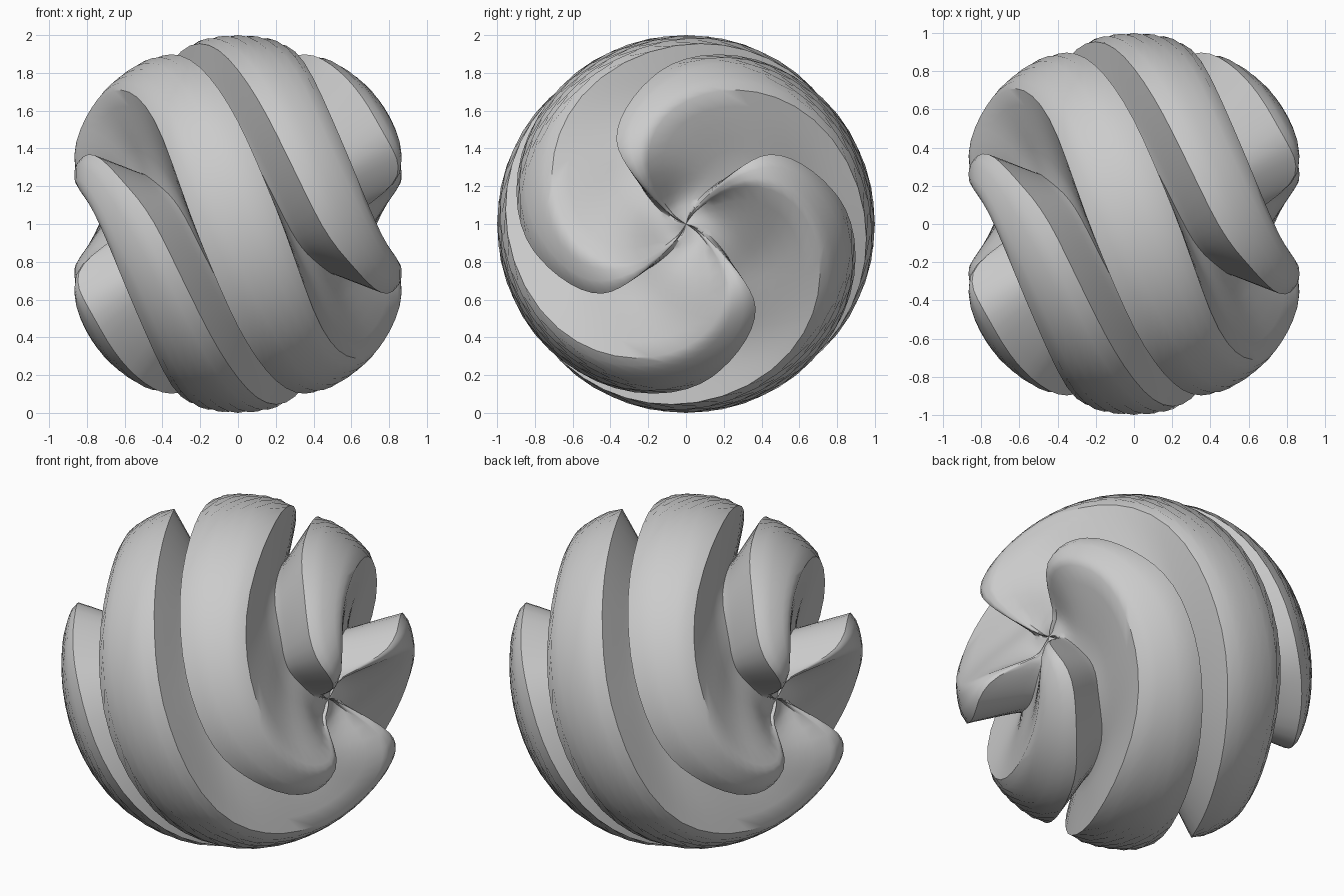
import bpy, bmesh
from math import sin, cos, radians

if "Cube" in bpy.data.objects:
    bpy.data.objects.remove(bpy.data.objects["Cube"])

BLADES, ROWS, TOP_N, WALL_N = 4, 60, 6, 6

# knots over the polar angle from the +x pole: value tables for one hemisphere
CENTRE = [(0, 245), (22, 222), (37, 205), (50, 180), (62, 158), (74, 127), (90, 90)]
HALF = [(0, 5), (20, 5), (28, 10), (37, 15), (50, 19), (62, 25), (74, 32), (90, 34)]
CREST = [(0, .62), (13, .66), (20, .88), (25, .97), (32, 1), (90, 1)]
FLOOR = [(0, .62), (30, .64), (60, .68), (90, .68)]
VALLEY = [(0, .9), (45, .93), (65, .8), (90, .5)]


def table(knots, u):
    for (a, p), (b, q) in zip(knots, knots[1:]):
        if u <= b:
            return p + (q - p) * (u - a) / (b - a)
    return knots[-1][1]


def value(knots, u, mirror=None):
    # the far hemisphere repeats the near one, turned half way round
    def raw(w):
        w = min(max(w, 0), 180)
        if w <= 90:
            return table(knots, w)
        v = table(knots, 180 - w)
        return v if mirror is None else mirror - v
    return (raw(u - 4) + 2 * raw(u) + raw(u + 4)) / 4


def section(u):
    """Angle and radius points of one blade and the groove after it."""
    c, h = value(CENTRE, u, 180), value(HALF, u)
    top, low = value(CREST, u), value(FLOOR, u)
    t = value(VALLEY, u, 1)
    pts = []
    for i in range(TOP_N + 1):
        s = i / TOP_N * 2 - 1
        pts.append((c - h * s, top - .02 * s ** 4))
    start, gap = c - h, 90 - 2 * h
    rim = top - .02
    for i in range(1, 2 * WALL_N):
        if i <= WALL_N:
            s = 1 - i / WALL_N
            frac = t * i / WALL_N
        else:
            s = i / WALL_N - 1
            frac = t + (1 - t) * s
        pts.append((start - gap * frac, low + (rim - low) * s ** 1.4))
    return pts


# swirled ball
bm = bmesh.new()
rings = []
for j in range(1, ROWS):
    u = 180 * j / ROWS
    ring = []
    for k in range(BLADES):
        for psi, r in section(u):
            a, e = radians(psi - 90 * k), radians(u)
            ring.append(bm.verts.new((r * cos(e), r * sin(e) * cos(a), 1 + r * sin(e) * sin(a))))
    rings.append(ring)
n = len(rings[0])
for A, B in zip(rings, rings[1:]):
    for i in range(n):
        bm.faces.new((A[i], A[(i + 1) % n], B[(i + 1) % n], B[i]))
for ring, x in ((rings[0], .62), (rings[-1], -.62)):
    pole = bm.verts.new((x, 0, 1))
    for i in range(n):
        bm.faces.new((ring[i], ring[(i + 1) % n], pole))
bmesh.ops.recalc_face_normals(bm, faces=bm.faces)
me = bpy.data.meshes.new("swirled_ball")
bm.to_mesh(me)
bm.free()
ball = bpy.data.objects.new("swirled_ball", me)
bpy.context.collection.objects.link(ball)
bpy.context.view_layer.objects.active = ball
ball.select_set(True)
bpy.ops.object.shade_smooth_by_angle(angle=radians(35))
